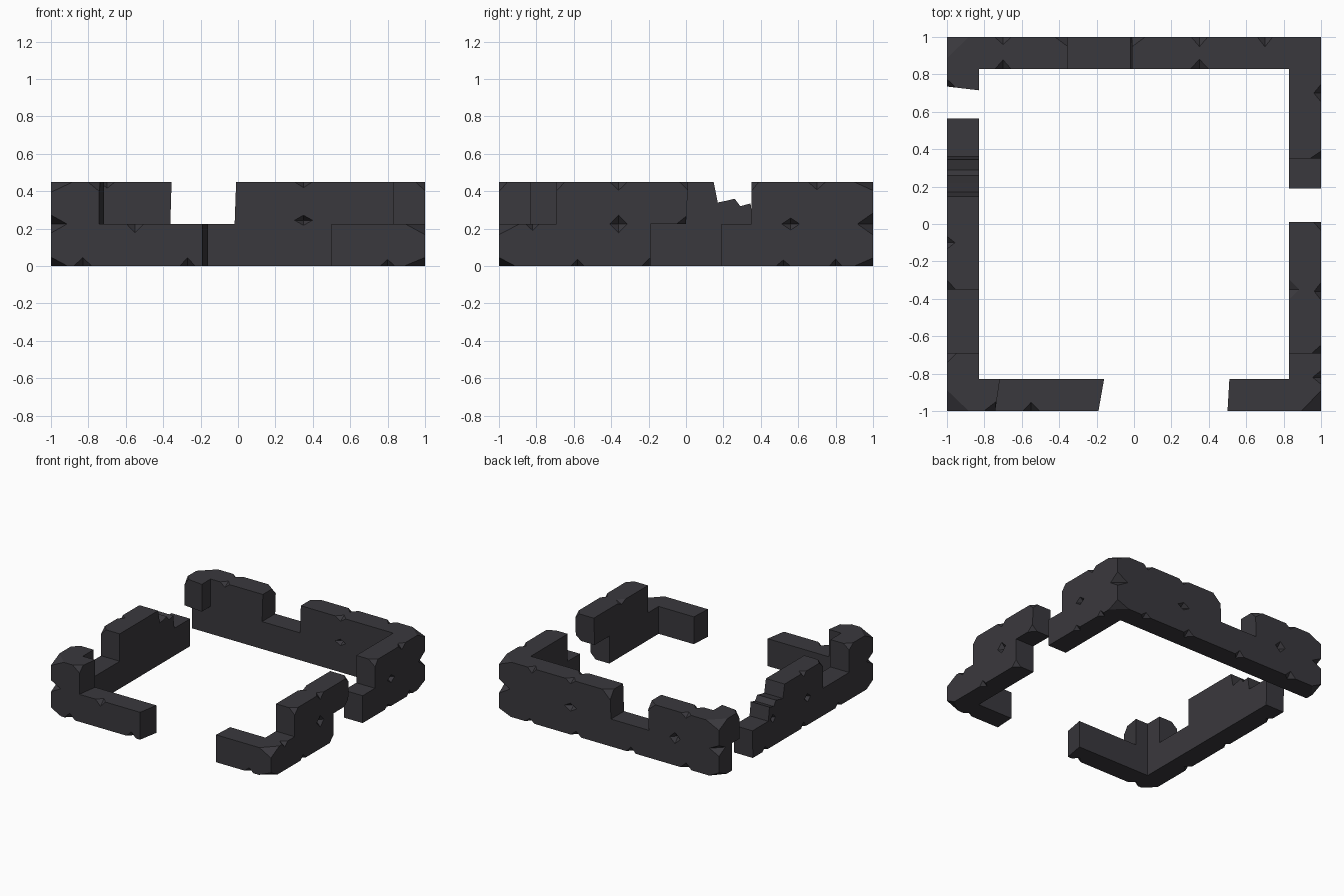
import bpy, bmesh, random
from mathutils import Vector

if "Cube" in bpy.data.objects:
    bpy.data.objects.remove(bpy.data.objects["Cube"])

random.seed(4)
T, M, H = 0.17, 0.225, 0.45          # wall thickness, course height, full height

stone = bpy.data.materials.new("dark stone")
stone.diffuse_color = (0.042, 0.040, 0.047, 1)
stone.use_nodes = True
stone.node_tree.nodes["Principled BSDF"].inputs["Base Color"].default_value = stone.diffuse_color


def finish(bm, name):
    bmesh.ops.recalc_face_normals(bm, faces=bm.faces)
    me = bpy.data.meshes.new(name)
    bm.to_mesh(me)
    bm.free()
    ob = bpy.data.objects.new(name, me)
    bpy.context.scene.collection.objects.link(ob)
    return ob


def wall(name, axis, side, profile):
    """Extrude an elevation profile (u, z, optional inner shift) through the wall."""
    bm = bmesh.new()
    rings = []
    for depth, k in ((side, 0), (side * (1 - T), 1)):
        ring = []
        for p in profile:
            u = p[0] + (p[2] * k if len(p) > 2 else 0)
            co = (u, depth, p[1]) if axis == "x" else (depth, u, p[1])
            ring.append(bm.verts.new(co))
        rings.append(ring)
        bm.faces.new(ring)
    a, b = rings
    n = len(a)
    for i in range(n):
        j = (i + 1) % n
        bm.faces.new((a[i], a[j], b[j], b[i]))
    ob = finish(bm, name)
    ob.data.materials.append(stone)
    return ob


# Walls, each drawn as a broken elevation
walls = [
    wall("back_wall", "x", 1, [(-1, 0), (1, 0), (1, H), (-.01, H), (-.018, M),
                               (-.362, M), (-.355, H), (-1, H)]),
    wall("front_wall_left", "x", -1, [(-1, 0), (-.19, 0, .03), (-.19, M, .03),
                                      (-.742, M, .025), (-.742, H, .025), (-1, H)]),
    wall("front_wall_right", "x", -1, [(.5, 0, .01), (1, 0), (1, M), (.5, M, .01)]),
    wall("left_wall", "y", -1, [(-.83, 0), (.56, 0), (.565, M), (.36, M), (.345, .335),
                                (.29, .32), (.26, .36), (.22, .35), (.17, .34), (.148, H),
                                (-.35, H), (-.35, M), (-.69, M), (-.69, H), (-.83, H)]),
    wall("left_wall_overhang", "y", -1, [(.735, M, -.02), (.83, M), (.83, H),
                                         (.735, H, -.02)]),
    wall("right_wall_front", "y", 1, [(-.83, 0), (-.19, 0), (-.19, M), (0, M), (.012, H),
                                      (-.692, H), (-.692, M), (-.83, M)]),
    wall("right_wall_back", "y", 1, [(.19, 0), (.83, 0), (.83, H), (.35, H), (.35, M),
                                     (.19, M)]),
]

# Chips: small octahedra knocked out of corners and outer edges
chips = bmesh.new()


def chip(c, r):
    c = Vector(c)
    r = [v * random.uniform(.8, 1.2) for v in r]
    tips = []
    for i in range(3):
        for s in (1, -1):
            p = c.copy()
            p[i] += s * r[i]
            tips.append(chips.verts.new(p))
    for x in (0, 1):
        for y in (2, 3):
            for z in (4, 5):
                chips.faces.new((tips[x], tips[y], tips[z]))


# Outer corners of each course
for x in (-1, 1):
    for y in (-1, 1):
        for z in (0, M, H):
            chip((x, y, z), (.1, .1, .05))

# Free block ends on the outer faces
for x, y, z in ((-.01, 1, H), (-.355, 1, H), (-.74, -1, H)):
    chip((x, y, z), (.06, .05, .06))
for x, y, z in ((1, 0, M), (1, .012, H), (1, -.692, H), (1, .35, H), (1, -.19, 0),
                (-1, -.35, H), (-1, -.69, H), (-1, .735, H)):
    chip((x, y, z), (.05, .045, .05))

# Edge chips along the outer faces and a few on the inner faces
for u, z in ((-.58, 0), (.52, 0), (-.36, M), (.56, M), (-.36, H), (.7, H), (-.82, M), (.8, 0)):
    chip((1, u, z), (.04, .04, .04))
for u, z in ((-.55, 0), (-.1, 0), (.4, 0), (-.15, M), (.3, M), (-.1, H)):
    chip((-1, u, z), (.04, .04, .04))
for u, z in ((-.7, 0), (-.2, 0), (.3, 0), (.72, 0), (-.6, M), (.35, M), (-.7, H), (.35, H), (.7, H)):
    chip((u, 1, z), (.05, .045, .04))
for u, z in ((-.83, 0), (-.27, 0), (.8, 0), (-.55, M)):
    chip((u, -1, z), (.04, .04, .04))
for p in ((-.7, .83, H), (.35, .83, H), (.35, .83, M + .02), (.83, -.35, H)):
    chip(p, (.045, .045, .03))
cutter = finish(chips, "chip_cutter")
cutter.hide_render = True

# Cut the chips and bake the result
for ob in walls:
    mod = ob.modifiers.new("chips", "BOOLEAN")
    mod.operation, mod.solver, mod.object = "DIFFERENCE", "EXACT", cutter
    mod.use_self = True
dg = bpy.context.evaluated_depsgraph_get()
for ob in walls:
    baked = bpy.data.meshes.new_from_object(ob.evaluated_get(dg))
    ob.modifiers.clear()
    ob.data = baked
    baked.materials.clear()
    baked.materials.append(stone)
    for f in baked.polygons:
        f.material_index = 0
bpy.data.objects.remove(cutter)
